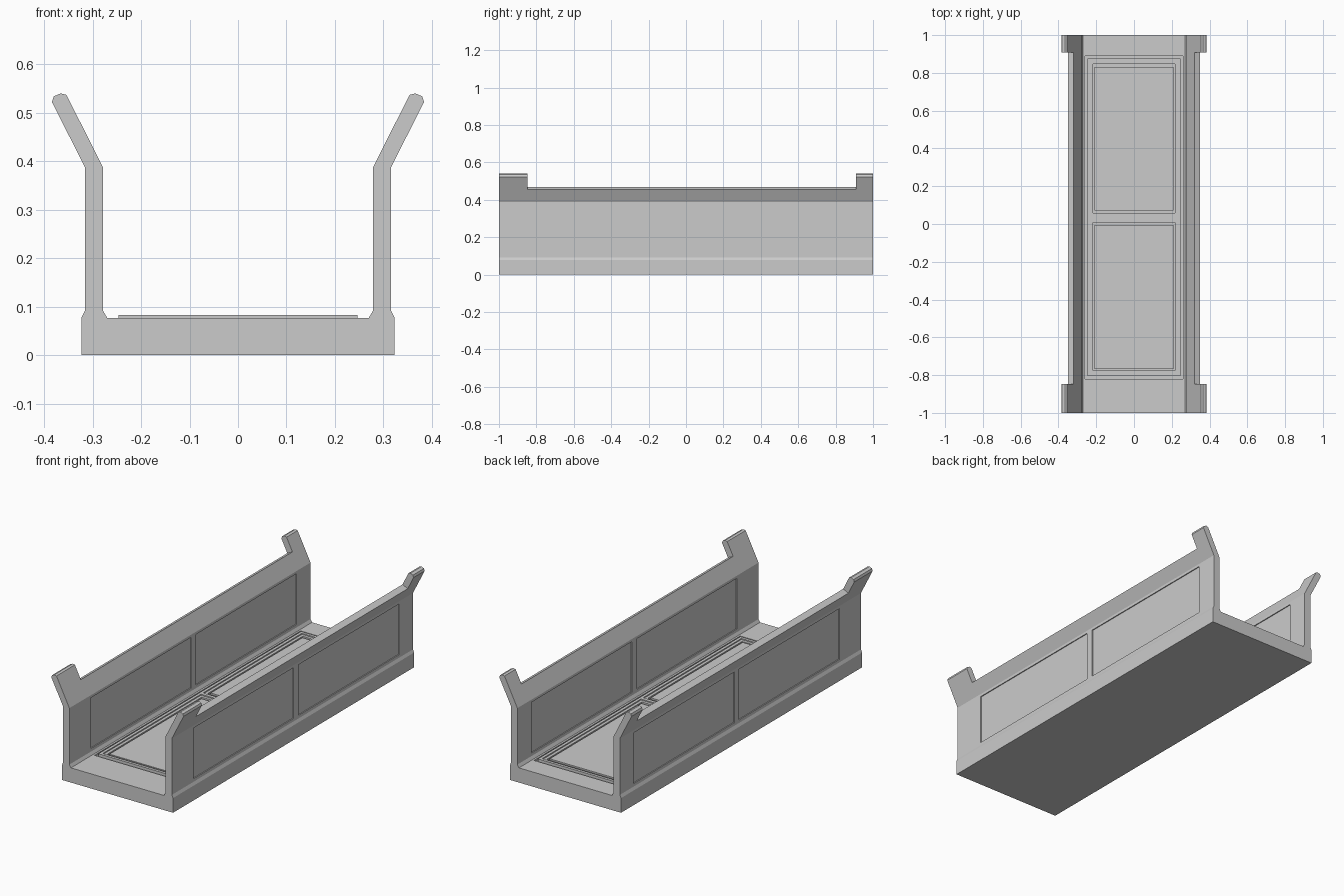
import bpy, bmesh

if "Cube" in bpy.data.objects:
    bpy.data.objects.remove(bpy.data.objects["Cube"])


def add_prism(bm, profile, y0, y1):
    """Extrude an XZ profile from y0 to y1."""
    a = [bm.verts.new((x, y0, z)) for x, z in profile]
    b = [bm.verts.new((x, y1, z)) for x, z in profile]
    n = len(profile)
    faces = [bm.faces.new(a), bm.faces.new(b[::-1])]
    for i in range(n):
        j = (i + 1) % n
        faces.append(bm.faces.new((a[j], a[i], b[i], b[j])))
    bmesh.ops.recalc_face_normals(bm, faces=faces)


def add_box(bm, x0, x1, y0, y1, z0, z1):
    add_prism(bm, [(x0, z0), (x1, z0), (x1, z1), (x0, z1)], y0, y1)


def add_ring(bm, x, y0, y1, w, z0, z1):
    """Rectangular frame of width w lying on the floor, with mitred corners."""
    rows = []
    for inset, z in ((0, z0), (0, z1), (w, z1), (w, z0)):
        rx, ya, yb = x - inset, y0 + inset, y1 - inset
        rows.append([bm.verts.new(p) for p in
                     ((-rx, ya, z), (rx, ya, z), (rx, yb, z), (-rx, yb, z))])
    faces = []
    for r in range(4):
        p, q = rows[r], rows[(r + 1) % 4]
        for i in range(4):
            j = (i + 1) % 4
            faces.append(bm.faces.new((p[i], p[j], q[j], q[i])))
    bmesh.ops.recalc_face_normals(bm, faces=faces)


def finish(bm, name):
    mesh = bpy.data.meshes.new(name)
    bm.to_mesh(mesh)
    bm.free()
    obj = bpy.data.objects.new(name, mesh)
    bpy.context.collection.objects.link(obj)
    return obj


# Trough body: floor, kerbs, walls and flared tops in one profile
half = [(0.323, 0), (0.323, 0.077), (0.316, 0.092), (0.316, 0.388),
        (0.384, 0.522), (0.380, 0.534), (0.366, 0.540), (0.354, 0.537),
        (0.279, 0.388), (0.279, 0.092), (0.270, 0.077)]
bm = bmesh.new()
add_prism(bm, half + [(-x, z) for x, z in reversed(half)], -1, 1)
body = finish(bm, "trough_body")

# Cutter: lowered rails between end posts, wall panels and floor recess
wall_panels = [(-0.82, 0.01), (0.05, 0.885)]
bm = bmesh.new()
rail_cut = [(0.274, 0.491), (0.395, 0.432), (0.46, 0.57), (0.34, 0.63)]
for s in (1, -1):
    add_prism(bm, [(s * x, z) for x, z in rail_cut], -0.847, 0.908)
    for y0, y1 in wall_panels:
        for xa, xb in ((0.311, 0.34), (0.25, 0.284)):
            lo, hi = sorted((s * xa, s * xb))
            add_box(bm, lo, hi, y0, y1, 0.108, 0.374)
add_box(bm, -0.26, 0.26, -0.82, 0.89, 0.067, 0.1)
cutter = finish(bm, "recess_cutter")
cutter.hide_render = True

mod = body.modifiers.new("recesses", "BOOLEAN")
mod.operation = "DIFFERENCE"
mod.solver = "EXACT"
mod.object = cutter
bpy.context.view_layer.objects.active = body
bpy.ops.object.modifier_apply(modifier=mod.name)
bpy.data.objects.remove(cutter)

# Raised floor frame with a centre bar
bm = bmesh.new()
add_ring(bm, 0.247, -0.805, 0.876, 0.015, 0.066, 0.083)
add_box(bm, -0.232, 0.232, 0.024, 0.042, 0.066, 0.083)
finish(bm, "floor_frame")

# Floor panels, each inside a lower ledge and a thin groove
for label, y0, y1 in (("front", -0.768, -0.006), ("back", 0.072, 0.832)):
    bm = bmesh.new()
    add_box(bm, -0.209, 0.209, y0, y1, 0.066, 0.077)
    finish(bm, label + "_floor_panel")
    bm = bmesh.new()
    outer0 = -0.790 if label == "front" else 0.042
    outer1 = 0.024 if label == "front" else 0.861
    add_ring(bm, 0.232, outer0, outer1, 0.015, 0.066, 0.077)
    finish(bm, label + "_panel_ledge")
